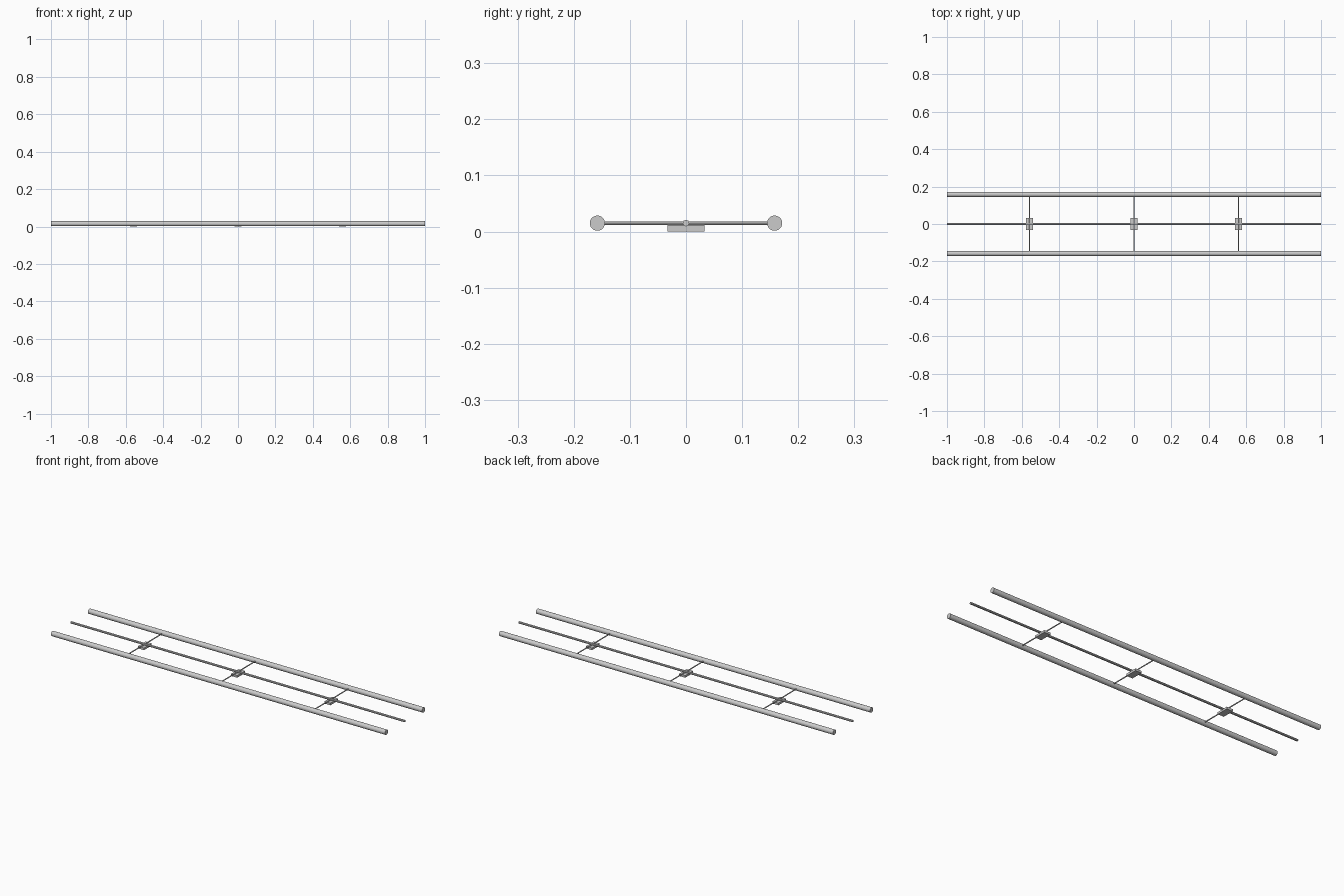
import bpy
from math import pi

if "Cube" in bpy.data.objects:
    bpy.data.objects.remove(bpy.data.objects["Cube"])

Z = 0.015        # shared axis height of all rods
RAIL_Y = 0.158


def rod(name, radius, length, loc, axis, sides):
    rot = (0, pi / 2, 0) if axis == 'x' else (pi / 2, 0, 0)
    bpy.ops.mesh.primitive_cylinder_add(vertices=sides, radius=radius, depth=length,
                                        location=loc, rotation=rot)
    ob = bpy.context.object
    ob.name = name
    bpy.ops.object.shade_smooth_by_angle()
    return ob


def block(name, size, loc):
    bpy.ops.mesh.primitive_cube_add(size=1, location=loc)
    ob = bpy.context.object
    ob.name = name
    ob.scale = size
    bpy.ops.object.transform_apply(location=False, rotation=False, scale=True)


# thick side rails
for side, s in (("front", -1), ("back", 1)):
    rod(side + "_rail", 0.0135, 2, (0, s * RAIL_Y, Z), 'x', 32)

# thin middle rod
rod("center_rod", 0.006, 2, (0, 0, Z), 'x', 8)

# cross bars with a mounting plate under each crossing
for label, x in (("left", -0.558), ("middle", 0), ("right", 0.558)):
    rod(label + "_cross_bar", 0.003, 2 * RAIL_Y, (x, 0, Z), 'y', 12)
    block(label + "_plate", (0.037, 0.066, 0.0115), (x, 0, 0.00575))
